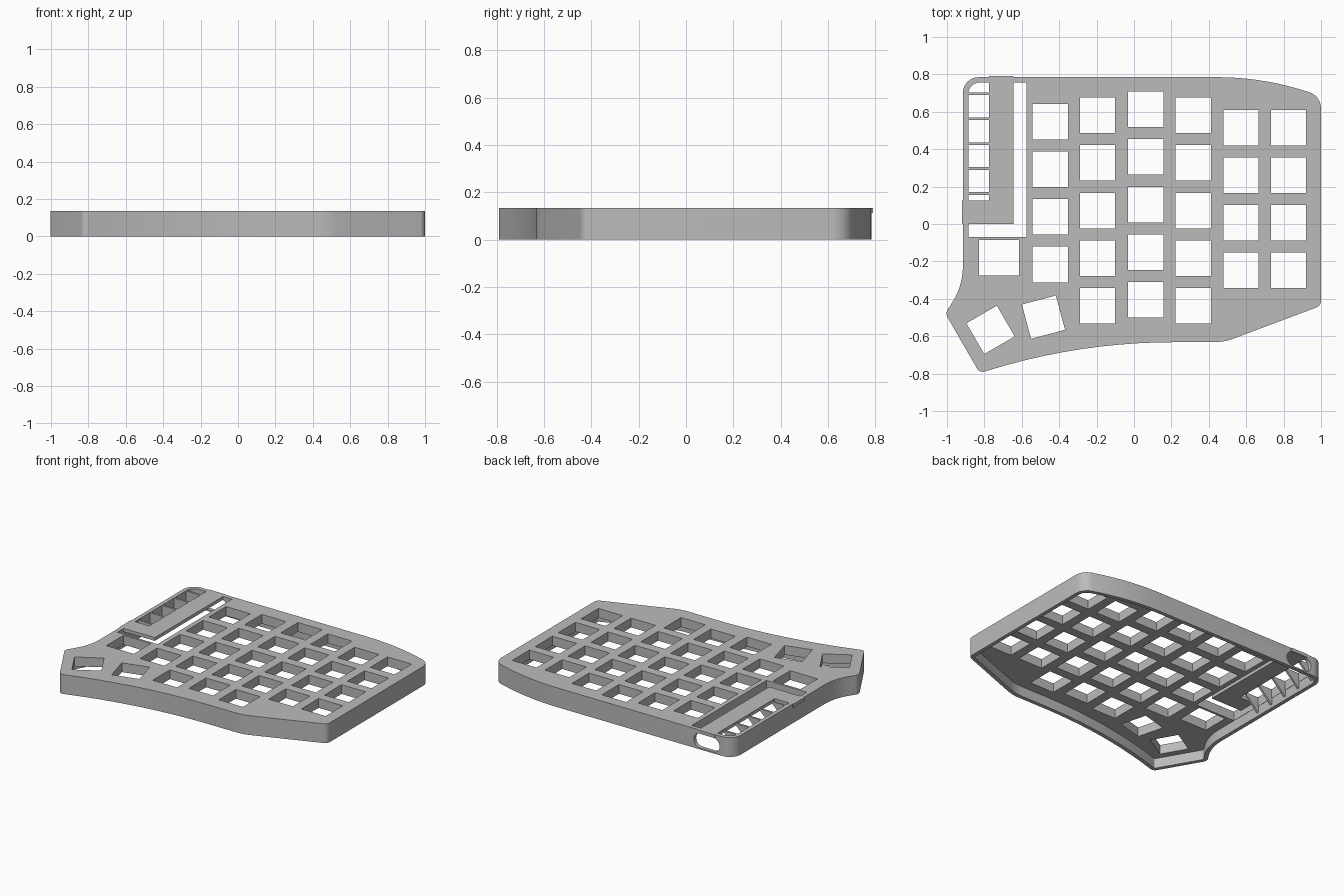
import bpy, bmesh, math
from mathutils import Vector, Matrix

if "Cube" in bpy.data.objects:
    bpy.data.objects.remove(bpy.data.objects["Cube"])

H = 0.135        # case height
WALL = 0.027     # side wall thickness
CAVITY = 0.07    # depth of the hollow underside

grey = bpy.data.materials.new("light grey plastic")
grey.diffuse_color = (0.5, 0.5, 0.5, 1)
grey.use_nodes = True
grey.node_tree.nodes["Principled BSDF"].inputs["Base Color"].default_value = grey.diffuse_color


def fillet(corners, steps=10):
    """Round each (x, y, radius) corner of a polygon."""
    pts, n = [], len(corners)
    for i, (x, y, r) in enumerate(corners):
        p = Vector((x, y))
        if r == 0:
            pts.append(p)
            continue
        u = (Vector(corners[i - 1][:2]) - p).normalized()
        v = (Vector(corners[(i + 1) % n][:2]) - p).normalized()
        half = u.angle(v) / 2
        c = p + (u + v).normalized() * (r / math.sin(half))
        a = p + u * (r / math.tan(half)) - c
        b = p + v * (r / math.tan(half)) - c
        sweep = math.atan2(a.x * b.y - a.y * b.x, a.dot(b))
        for k in range(steps + 1):
            pts.append(c + Matrix.Rotation(sweep * k / steps, 2) @ a)
    return pts


def inset(pts, d):
    """Move a clockwise outline inwards."""
    out, n = [], len(pts)
    for i, p in enumerate(pts):
        e1 = (p - pts[i - 1]).normalized()
        e2 = (pts[(i + 1) % n] - p).normalized()
        n1, n2 = Vector((e1.y, -e1.x)), Vector((e2.y, -e2.x))
        m = (n1 + n2).normalized()
        out.append(p + m * (d / m.dot(n1)))
    return out


def prism(name, pts, lo, hi, matrix=Matrix()):
    """Extrude a flat outline from lo to hi, then place it."""
    bm = bmesh.new()
    face = bm.faces.new([bm.verts.new((p[0], p[1], lo)) for p in pts])
    top = bmesh.ops.extrude_face_region(bm, geom=[face])["geom"]
    bmesh.ops.translate(bm, vec=(0, 0, hi - lo),
                        verts=[g for g in top if isinstance(g, bmesh.types.BMVert)])
    bm.transform(matrix)
    bmesh.ops.recalc_face_normals(bm, faces=bm.faces)
    mesh = bpy.data.meshes.new(name)
    bm.to_mesh(mesh)
    bm.free()
    mesh.materials.append(grey)
    ob = bpy.data.objects.new(name, mesh)
    bpy.context.collection.objects.link(ob)
    return ob


def rect(w, h, r=0):
    return fillet([(-w / 2, h / 2, r), (w / 2, h / 2, r),
                   (w / 2, -h / 2, r), (-w / 2, -h / 2, r)], 8)


def cut(body, cutter):
    mod = body.modifiers.new("cut", "BOOLEAN")
    mod.operation, mod.solver, mod.object = "DIFFERENCE", "EXACT", cutter
    bpy.context.view_layer.objects.active = body
    bpy.ops.object.modifier_apply(modifier=mod.name)
    bpy.data.objects.remove(cutter)


# Case body with its curved outline
outline = fillet([
    (-0.915, 0.785, 0.085), (0.68, 0.785, 1.55), (1.0, 0.685, 0.09),
    (1.0, -0.437, 0.04), (0.48, -0.632, 0.3), (-0.29, -0.632, 3.35),
    (-0.825, -0.797, 0.035), (-1.01, -0.477, 0.045), (-0.915, -0.335, 0.36)])
case = prism("keyboard_case", outline, 0, H)

# Hollow underside
cut(case, prism("cavity_cutter", inset(outline, WALL), -0.1, CAVITY))

# Switch openings: column x, top key y, number of keys
PITCH = 0.2545
keys = []
for x, y, count in [(-0.448, 0.547, 4), (-0.195, 0.581, 5), (0.063, 0.613, 5),
                    (0.317, 0.581, 5), (0.572, 0.515, 4), (0.826, 0.515, 4)]:
    keys += [(x, y - PITCH * i, 0, 0.188) for i in range(count)]
# Thumb keys
keys += [(-0.721, -0.181, 0, 0.213), (-0.484, -0.498, 15, 0.188),
         (-0.767, -0.566, 30, 0.188)]
for x, y, angle, width in keys:
    place = Matrix.Translation((x, y, 0)) @ Matrix.Rotation(math.radians(angle), 4, "Z")
    cut(case, prism("key_cutter", rect(width, 0.19), 0.03, 0.2, place))

# Controller bay opening
bay = fillet([(-0.886, 0.756, 0.06), (-0.575, 0.756, 0),
              (-0.575, -0.07, 0), (-0.886, -0.07, 0)])
cut(case, prism("bay_cutter", bay, 0.03, 0.2))

# Rounded cable ports in the back wall and left wall
back = Matrix.Translation((-0.71, 0.77, 0.06)) @ Matrix.Rotation(math.pi / 2, 4, "X")
cut(case, prism("back_port_cutter", rect(0.2, 0.1, 0.049), -0.06, 0.06, back))
side = (Matrix.Translation((-0.9, 0.062, 0.06)) @ Matrix.Rotation(math.pi / 2, 4, "Z")
        @ Matrix.Rotation(math.pi / 2, 4, "X"))
cut(case, prism("side_port_cutter", rect(0.14, 0.1, 0.049), -0.06, 0.06, side))

# Controller cover with a tab over the side port
prism("controller_cover", [(-0.775, 0.79), (-0.645, 0.79), (-0.645, 0), (-0.92, 0),
                           (-0.92, 0.125), (-0.775, 0.125)], 0.112, H)

# Triangular ribs between the left wall and the cover
upright = Matrix.Rotation(math.pi / 2, 4, "X")
for i in range(5):
    y = 0.697 - 0.1335 * i
    prism("cover_rib", [(-0.892, H - 0.001), (-0.772, H - 0.001), (-0.892, 0.02)],
          -0.007, 0.007, Matrix.Translation((0, y, 0)) @ upright)

# Smooth the curved walls and keep the edges crisp
bpy.ops.object.select_all(action="DESELECT")
case.select_set(True)
bpy.context.view_layer.objects.active = case
bpy.ops.object.shade_smooth_by_angle(angle=math.radians(25))
